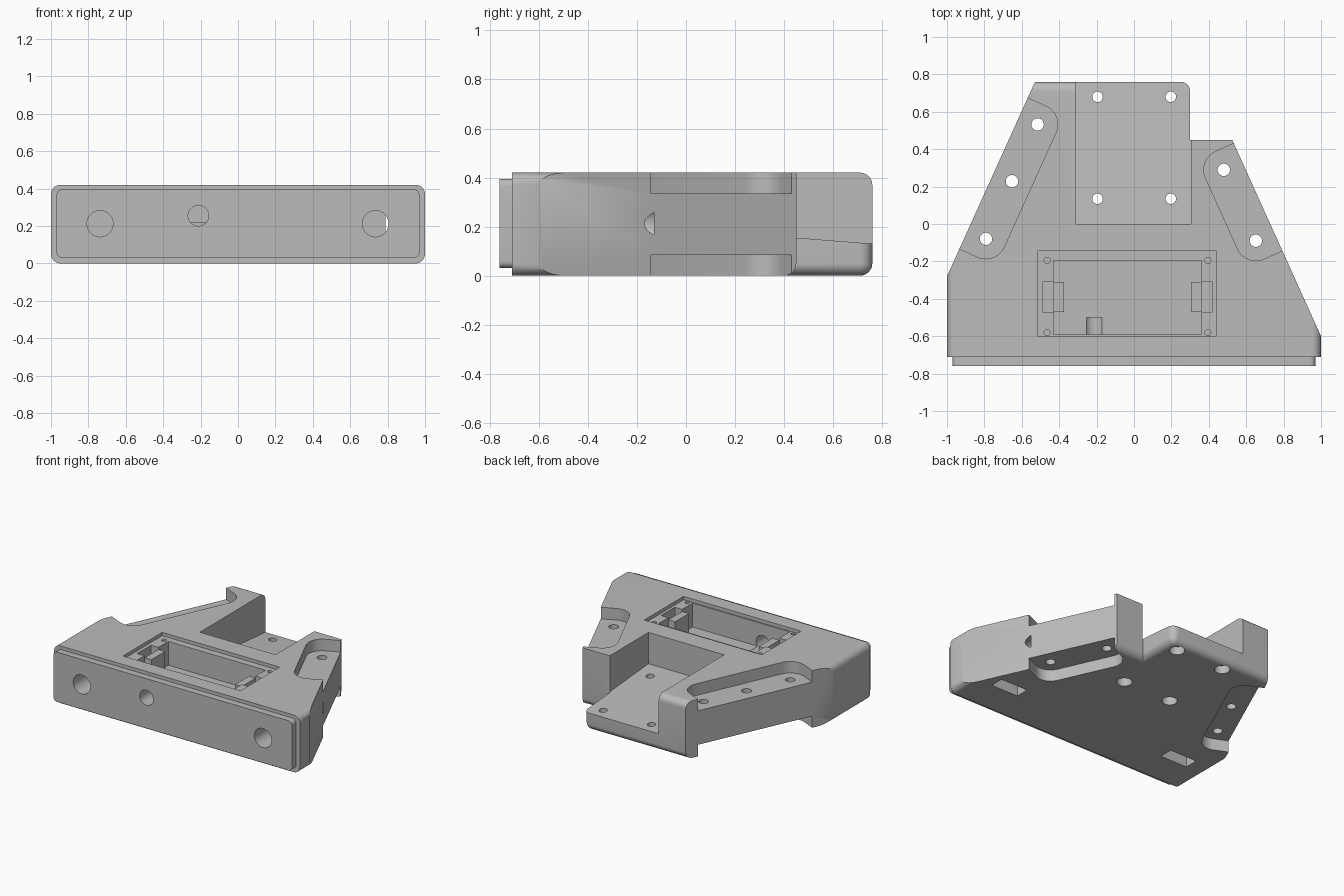
import bpy, bmesh, math
from mathutils import Matrix, Vector

cube = bpy.data.objects.get("Cube")
if cube:
    bpy.data.objects.remove(cube, do_unlink=True)

H = 0.42          # body height
R = 0.05          # edge rounding


def make_object(name, bm):
    bmesh.ops.recalc_face_normals(bm, faces=bm.faces[:])
    mesh = bpy.data.meshes.new(name)
    bm.to_mesh(mesh)
    bm.free()
    obj = bpy.data.objects.new(name, mesh)
    bpy.context.collection.objects.link(obj)
    return obj


def prism(points, lo, hi, axis="z"):
    """Closed outline extruded along z (points x, y) or along x (points y, z)."""
    bm = bmesh.new()
    place = (lambda p, t: (p[0], p[1], t)) if axis == "z" else (lambda p, t: (t, p[0], p[1]))
    low = [bm.verts.new(place(p, lo)) for p in points]
    high = [bm.verts.new(place(p, hi)) for p in points]
    bm.faces.new(low)
    bm.faces.new(high)
    n = len(points)
    for i in range(n):
        j = (i + 1) % n
        bm.faces.new((low[i], low[j], high[j], high[i]))
    bmesh.ops.recalc_face_normals(bm, faces=bm.faces[:])
    return bm


def box(x0, x1, y0, y1, z0, z1):
    return prism([(x0, y0), (x1, y0), (x1, y1), (x0, y1)], z0, z1)


def cylinder(center, radius, length, along_y=False):
    bm = bmesh.new()
    turn = Matrix.Rotation(math.pi / 2, 4, "X") if along_y else Matrix()
    bmesh.ops.create_cone(bm, cap_ends=True, segments=40, radius1=radius, radius2=radius,
                          depth=length, matrix=Matrix.Translation(center) @ turn)
    return bm


def round_edges(bm, test, radius):
    bm.edges.ensure_lookup_table()
    picked = [e for e in bm.edges if test((e.verts[0].co + e.verts[1].co) / 2,
                                          e.verts[1].co - e.verts[0].co)]
    bmesh.ops.bevel(bm, geom=picked, offset=radius, segments=8, profile=0.5,
                    affect="EDGES", clamp_overlap=False)


# Body block with rounded rear and side edges
bm = prism([(-1, -0.71), (1, -0.71), (1, 0.45), (0.3, 0.45), (0.3, 0.76), (-1, 0.76)], 0, H)


def body_edge(mid, run):
    if abs(run.z) > 0.1:
        return mid.x > 0.2 and mid.y > 0.7          # rear plate corner
    if abs(mid.x) > 0.99 or mid.y > 0.75:
        return True                                 # sides and rear, top and bottom
    return mid.z < 0.1 and mid.y > 0.4              # lower edges of the stepped rear


round_edges(bm, body_edge, R)
body = make_object("sensor_mount_body", bm)


def combine(tool_bm, operation="DIFFERENCE"):
    tool = make_object("shape_tool", tool_bm)
    tool.hide_render = True
    mod = body.modifiers.new("shape", "BOOLEAN")
    mod.operation = operation
    mod.solver = "EXACT"
    mod.object = tool
    bpy.context.view_layer.objects.active = body
    bpy.ops.object.modifier_apply(modifier=mod.name)
    mesh = tool.data
    bpy.data.objects.remove(tool, do_unlink=True)
    bpy.data.meshes.remove(mesh)


# Slanted sides
LEFT_START, RIGHT_START = Vector((-1, -0.28)), Vector((1, -0.6))
RUN = Vector((0.412, 0.911))


def side_frame(side):
    """Start point, direction along the slant, direction into the body."""
    start = LEFT_START if side < 0 else RIGHT_START
    along = Vector((-side * RUN.x, RUN.y))
    inward = Vector((-side * RUN.y, -RUN.x))
    return start, along, inward


for side in (-1, 1):
    start, along, inward = side_frame(side)
    a, b = start - along * 0.3, start + along * 1.7
    combine(prism([a, b, b - inward * 1.5, a - inward * 1.5], -0.2, H + 0.2))

# Front lip
lip = box(-0.97, 0.97, -0.76, -0.70, 0.03, 0.395)
round_edges(lip, lambda mid, run: abs(run.y) > 0.01, 0.03)
combine(lip, "UNION")

# Sloping rear seat with four counterbored holes
combine(prism([(0, 0.19), (0, 0.6), (0.9, 0.6), (0.9, 0.119)], -0.31, 0.305, "x"))
for x in (-0.195, 0.197):
    for y in (0.135, 0.68):
        combine(cylinder((x, y, 0.1), 0.028, 0.5))
        combine(cylinder((x, y, 0), 0.052, 0.12))

# Side mounting flanges, recessed above and below
EAR = 0.107
for side, stations in ((-1, (0.269, 0.607, 0.94)), (1, (0.609, 1.025))):
    start, along, inward = side_frame(side)
    shape = [(stations[0] - EAR, -0.2)]
    for i in range(13):
        t = math.pi / 2 * i / 12
        shape.append((stations[0] - EAR * math.cos(t), EAR + EAR * math.sin(t)))
    for i in range(13):
        t = math.pi / 2 * i / 12
        shape.append((stations[-1] + EAR * math.sin(t), EAR + EAR * math.cos(t)))
    shape.append((stations[-1] + EAR, -0.2))
    outline = [start + along * s + inward * d for s, d in shape]
    combine(prism(outline, -0.2, 0.085))
    combine(prism(outline, 0.335, H + 0.2))
    for s in stations:
        p = start + along * s + inward * EAR
        combine(cylinder((p.x, p.y, 0.2), 0.033, 0.6))

# Display pocket: shallow ledge, deep well, clip posts with notches
MID = -0.035
combine(box(-0.515, 0.44, -0.6, -0.145, 0.395, H + 0.2))
combine(box(-0.43, 0.36, -0.59, -0.195, 0.22, H + 0.2))
for side in (-1, 1):
    def span(near, far):
        return sorted((MID + side * near, MID + side * far))
    combine(box(*span(0.34, 0.41), -0.47, -0.31, 0.2, 0.38), "UNION")
    combine(box(*span(0.395, 0.455), -0.47, -0.31, 0.27, H + 0.2))
    for y in (-0.58, -0.195):
        combine(cylinder((MID + side * 0.43, y, H), 0.016, 0.16))

# Front bores and the cable bore into the pocket
for x in (-0.738, 0.735):
    combine(cylinder((x, -0.53, 0.212), 0.07, 0.8, True))
combine(cylinder((-0.212, -0.7, 0.255), 0.055, 0.4, True))

# Strap slots in the underside
for x in (-0.735, 0.735):
    combine(box(x - 0.11, x + 0.11, -0.465, -0.365, -0.1, 0.16))

# Finish
gray = bpy.data.materials.new("plain_gray")
gray.use_nodes = True
colour = (0.5, 0.5, 0.5, 1)
gray.diffuse_color = colour
gray.node_tree.nodes["Principled BSDF"].inputs["Base Color"].default_value = colour
body.data.materials.clear()
body.data.materials.append(gray)
for poly in body.data.polygons:
    poly.material_index = 0
bpy.ops.object.select_all(action="DESELECT")
body.select_set(True)
bpy.context.view_layer.objects.active = body
bpy.ops.object.shade_smooth_by_angle(angle=math.radians(30))
